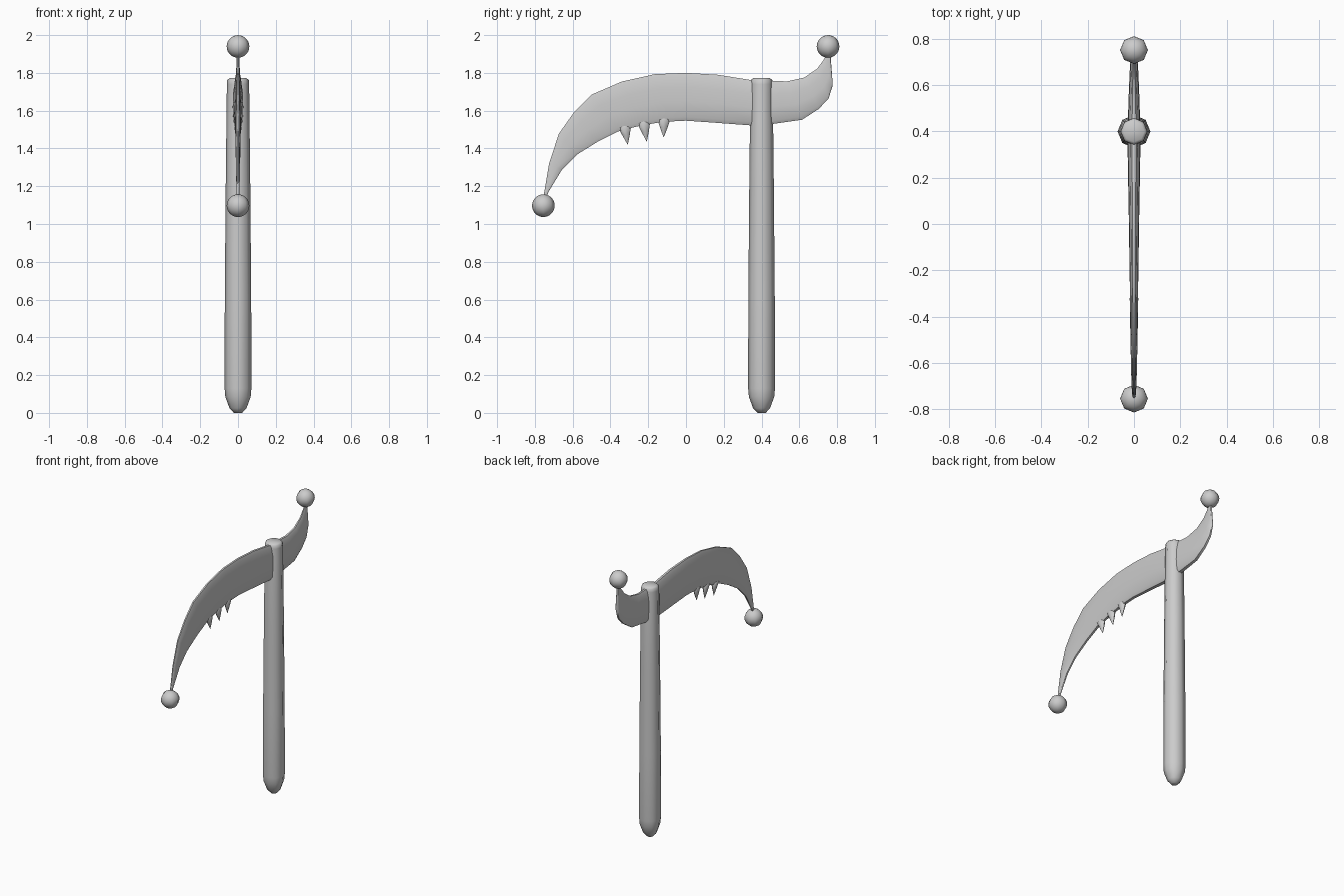
import bpy, bmesh, math
from mathutils import Vector

if "Cube" in bpy.data.objects:
    bpy.data.objects.remove(bpy.data.objects["Cube"])


def finish(name, bm, angle=40):
    bmesh.ops.recalc_face_normals(bm, faces=bm.faces[:])
    me = bpy.data.meshes.new(name)
    bm.to_mesh(me)
    bm.free()
    ob = bpy.data.objects.new(name, me)
    bpy.context.collection.objects.link(ob)
    bpy.ops.object.select_all(action='DESELECT')
    ob.select_set(True)
    bpy.context.view_layer.objects.active = ob
    bpy.ops.object.shade_smooth_by_angle(angle=math.radians(angle))
    return ob


def skin(bm, rings):
    """Bridge closed rings of points and cap both ends."""
    vs = [[bm.verts.new(p) for p in r] for r in rings]
    n = len(vs[0])
    for a, b in zip(vs, vs[1:]):
        for i in range(n):
            j = (i + 1) % n
            bm.faces.new((a[i], a[j], b[j], b[i]))
    bm.faces.new(vs[0])
    bm.faces.new(vs[-1])


# Handle: tapered eight-sided shaft with rounded foot
profile = [(0.0, 0.022), (0.025, 0.045), (0.085, 0.067), (0.13, 0.071), (0.6, 0.070),
           (1.2, 0.065), (1.74, 0.059), (1.762, 0.057), (1.772, 0.045)]
bm = bmesh.new()
skin(bm, [[(r * math.cos(k * math.pi / 4), 0.4 + r * math.sin(k * math.pi / 4), z)
           for k in range(8)] for z, r in profile])
finish("handle", bm, 50)

# Blade stations: upper edge (y, z), lower edge (y, z), half thickness
stations = [
    (-.757, 1.11, -.747, 1.11, .005),
    (-.750, 1.17, -.728, 1.17, .008),
    (-.725, 1.32, -.657, 1.287, .011),
    (-.673, 1.478, -.578, 1.367, .013),
    (-.594, 1.59, -.467, 1.436, .015),
    (-.50, 1.685, -.35, 1.494, .017),
    (-.34, 1.754, -.23, 1.523, .018),
    (-.166, 1.793, -.12, 1.541, .020),
    (0, 1.80, 0, 1.547, .022),
    (.17, 1.79, .17, 1.535, .025),
    (.345, 1.762, .345, 1.522, .028),
    (.46, 1.758, .46, 1.53, .026),
    (.535, 1.755, .615, 1.552, .022),
    (.625, 1.775, .704, 1.61, .018),
    (.694, 1.822, .755, 1.665, .014),
    (.728, 1.868, .777, 1.735, .010),
    (.743, 1.90, .765, 1.90, .006),
]
# Cross-section from upper to lower edge: (fraction, thickness)
section = [(0, .3), (.07, .6), (.3, .92), (.6, 1), (.92, .85), (1, .45)]
bm = bmesh.new()
rings = []
for uy, uz, ly, lz, t in stations:
    up, lo = Vector((0, uy, uz)), Vector((0, ly, lz))
    half = [(up.lerp(lo, f), t * w) for f, w in section]
    rings.append([p + Vector((x, 0, 0)) for p, x in half] +
                 [p - Vector((x, 0, 0)) for p, x in reversed(half)])
skin(bm, rings)
finish("blade", bm, 40)

# Teeth: small flattened barbs under the blade
for i, (by, bz, ty, tz) in enumerate([(-.325, 1.51, -.309, 1.422),
                                      (-.224, 1.532, -.208, 1.438),
                                      (-.117, 1.552, -.118, 1.460)]):
    base, tip = Vector((0, by, bz)), Vector((0, ty, tz))
    bm = bmesh.new()
    skin(bm, [[base.lerp(tip, f) + Vector((.6 * r * math.cos(k * math.pi / 4),
                                           r * math.sin(k * math.pi / 4), 0))
               for k in range(8)]
              for f, r in [(-.2, .018), (0, .033), (.45, .020), (1, .001)]])
    finish(f"tooth_{i + 1}", bm, 50)

# Balls on both blade tips
for name, y, z in [("front_tip_ball", -.755, 1.097), ("back_tip_ball", .752, 1.94)]:
    bm = bmesh.new()
    bmesh.ops.create_uvsphere(bm, u_segments=8, v_segments=14, radius=.06)
    bmesh.ops.translate(bm, verts=bm.verts[:], vec=(0, y, z))
    finish(name, bm, 60)
